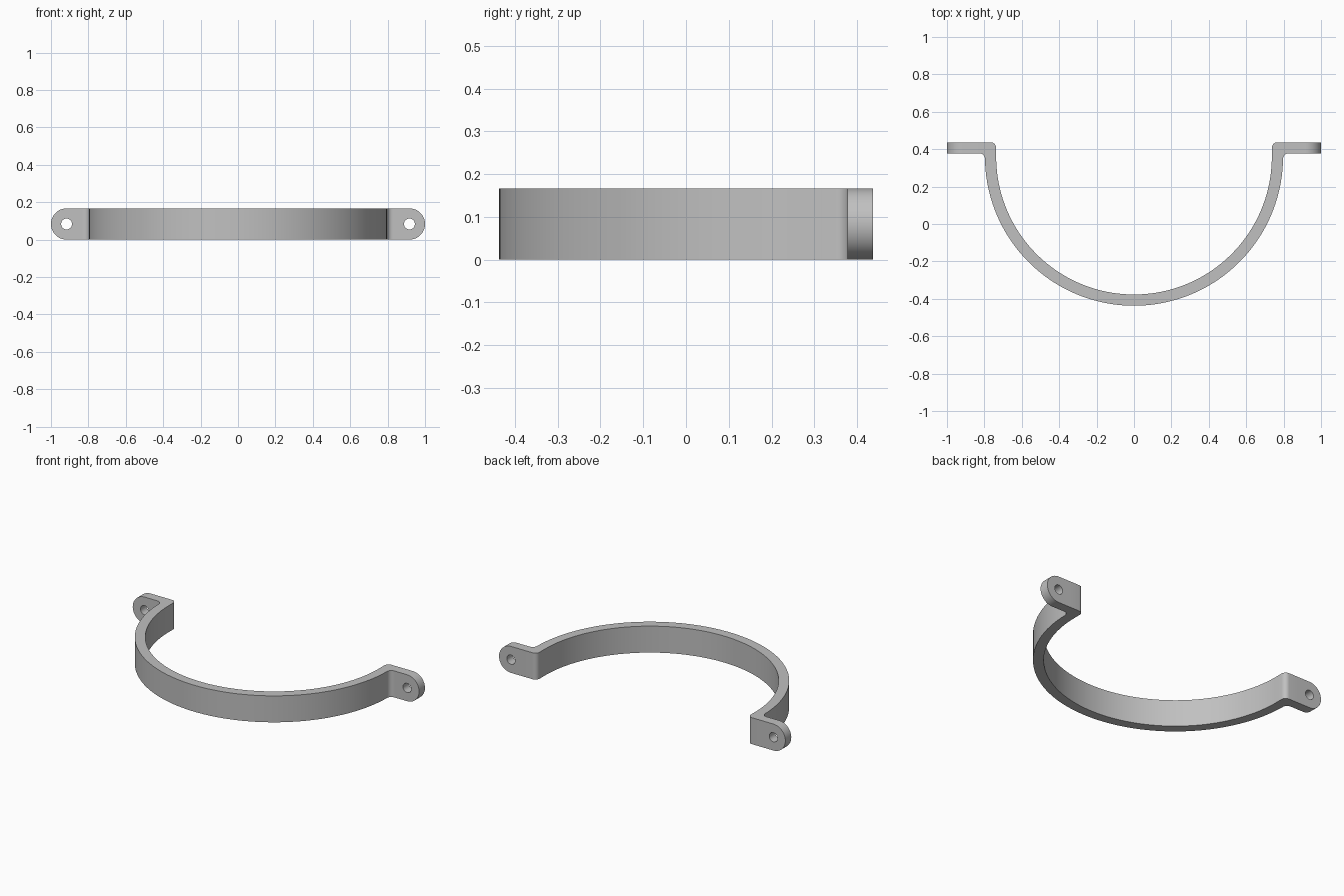
import bpy, bmesh
from math import cos, sin, pi, radians, asin, degrees

cube = bpy.data.objects.get("Cube")
if cube:
    bpy.data.objects.remove(cube)

HEIGHT = 0.167           # band width along z
R = HEIGHT / 2           # radius of the rounded ear end
OUTER, INNER = 0.797, 0.737
CY = 0.36                # centre of the band arc
BACK, FRONT = 0.437, 0.378   # faces of the mounting ears
FILLET = 0.03
HOLE = 0.029
EAR_X = 1 - R            # hole centre
JOIN_X = EAR_X - R       # where band and ear meet


def arc(cx, cy, r, start, end, n):
    angles = [radians(start + (end - start) * i / n) for i in range(n + 1)]
    return [(cx + r * cos(a), cy + r * sin(a)) for a in angles]


def face(bm, points):
    return bm.faces.new([bm.verts.new(p) for p in points])


def walls(bm, low, high):
    for i in range(len(low) - 1):
        face(bm, [low[i], low[i + 1], high[i + 1], high[i]])


bm = bmesh.new()

# Half of the curved band, with a filleted bend into the ear
bend_y = FRONT - FILLET
bend_angle = degrees(asin((bend_y - CY) / OUTER))
outline = arc(0, CY, OUTER, -90, bend_angle, 40)
outline += arc(OUTER + FILLET, bend_y, FILLET, 180, 90, 8)[1:]
outline += [(JOIN_X, FRONT)]
back = [(JOIN_X, BACK)]
back += arc(INNER + FILLET, BACK - FILLET, FILLET, 90, 180, 8)
back += arc(0, CY, INNER, 0, -90, 40)
for z in (0, HEIGHT):
    face(bm, [(x, y, z) for x, y in outline + back])
for path in (outline, back):
    walls(bm, [(x, y, 0) for x, y in path], [(x, y, HEIGHT) for x, y in path])

# Ear with a round end and a screw hole
tip = arc(EAR_X, R, R, -90, 90, 24)
hole_right = arc(EAR_X, R, HOLE, -90, 90, 24)
hole_left = arc(EAR_X, R, HOLE, 90, 270, 24)
rim = [(JOIN_X, 0)] + tip + [(JOIN_X, HEIGHT)]
for y in (FRONT, BACK):
    for i in range(24):
        quad = [tip[i], tip[i + 1], hole_right[i + 1], hole_right[i]]
        face(bm, [(x, y, z) for x, z in quad])
    web = [tip[-1], (JOIN_X, HEIGHT), (JOIN_X, 0), tip[0]] + hole_left[::-1]
    face(bm, [(x, y, z) for x, z in web])
for path in (rim, hole_right, hole_left):
    walls(bm, [(x, FRONT, z) for x, z in path], [(x, BACK, z) for x, z in path])

# Weld, then mirror to complete the other half
bmesh.ops.remove_doubles(bm, verts=bm.verts, dist=0.0001)
mirrored = bmesh.ops.duplicate(bm, geom=bm.verts[:] + bm.edges[:] + bm.faces[:])
for item in mirrored["geom"]:
    if isinstance(item, bmesh.types.BMVert):
        item.co.x = -item.co.x
bmesh.ops.remove_doubles(bm, verts=bm.verts, dist=0.0001)
bmesh.ops.recalc_face_normals(bm, faces=bm.faces)

mesh = bpy.data.meshes.new("strap_clamp")
bm.to_mesh(mesh)
bm.free()
clamp = bpy.data.objects.new("strap_clamp", mesh)
bpy.context.collection.objects.link(clamp)

# Plain grey finish
grey = bpy.data.materials.new("plain_grey")
grey.use_nodes = True
colour = (0.53, 0.53, 0.53, 1)
grey.diffuse_color = colour
grey.node_tree.nodes["Principled BSDF"].inputs["Base Color"].default_value = colour
mesh.materials.append(grey)

bpy.ops.object.select_all(action='DESELECT')
clamp.select_set(True)
bpy.context.view_layer.objects.active = clamp
bpy.ops.object.shade_smooth_by_angle(angle=radians(30))
